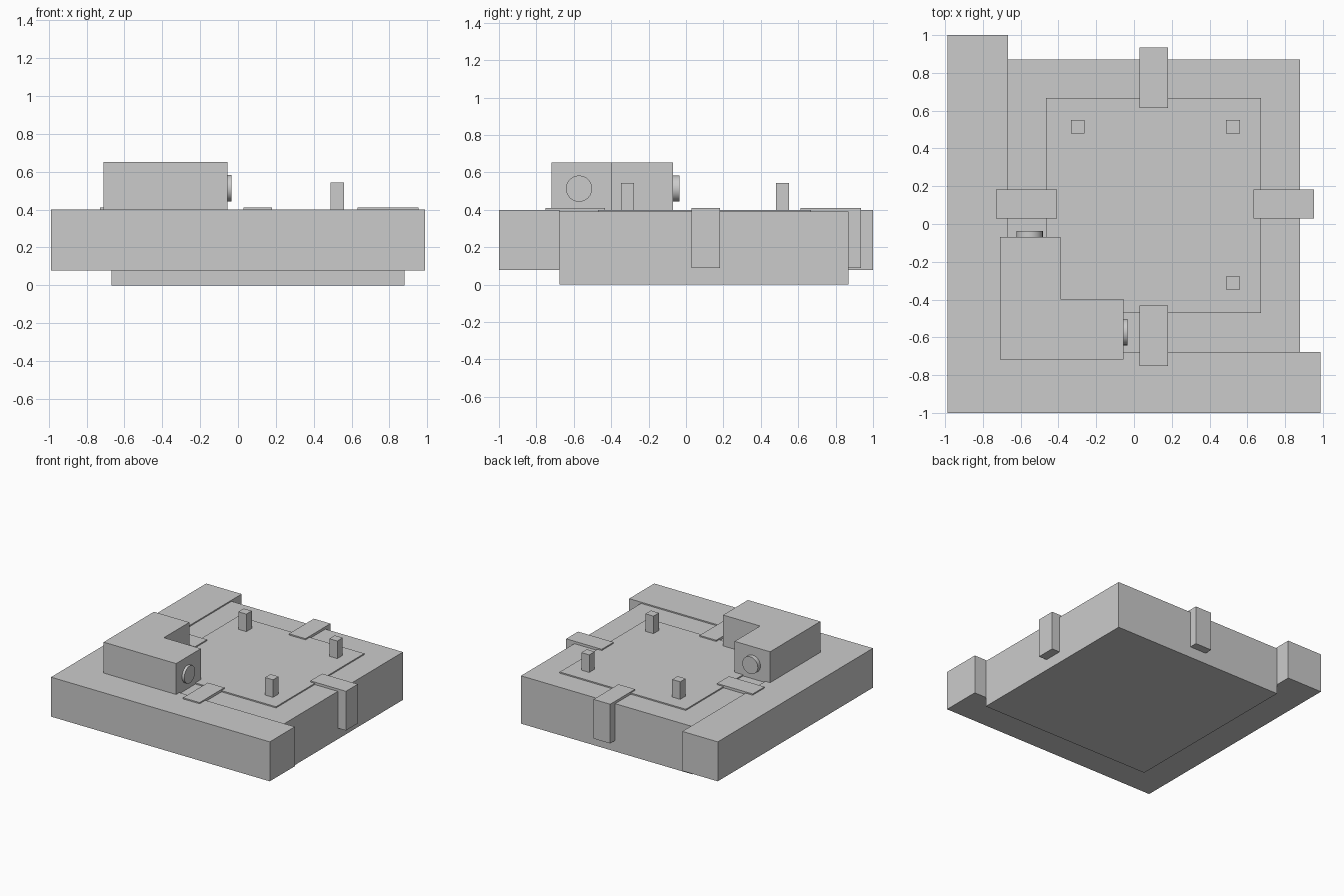
import bpy, bmesh, math

if "Cube" in bpy.data.objects:
    bpy.data.objects.remove(bpy.data.objects["Cube"])


def prism(name, pts, z0, z1):
    """Extrude a flat outline (counter-clockwise) between two heights."""
    bm = bmesh.new()
    face = bm.faces.new([bm.verts.new((x, y, z0)) for x, y in pts])
    top = bmesh.ops.extrude_face_region(bm, geom=[face])
    verts = [v for v in top["geom"] if isinstance(v, bmesh.types.BMVert)]
    bmesh.ops.translate(bm, verts=verts, vec=(0, 0, z1 - z0))
    bmesh.ops.recalc_face_normals(bm, faces=bm.faces)
    mesh = bpy.data.meshes.new(name)
    bm.to_mesh(mesh)
    bm.free()
    obj = bpy.data.objects.new(name, mesh)
    bpy.context.collection.objects.link(obj)
    return obj


def box(name, x0, x1, y0, y1, z0, z1):
    return prism(name, [(x0, y0), (x1, y0), (x1, y1), (x0, y1)], z0, z1)


def disc(name, loc, rot, depth):
    bpy.ops.mesh.primitive_cylinder_add(vertices=32, radius=0.07, depth=depth,
                                        location=loc, rotation=rot)
    bpy.context.object.name = name
    bpy.ops.object.shade_smooth_by_angle(angle=math.radians(40))


# Square base slab with a slightly raised central plate
box("base_slab", -0.667, 0.88, -0.677, 0.87, 0, 0.39)
box("raised_plate", -0.466, 0.672, -0.47, 0.668, 0.385, 0.40)

# L-shaped border along the left and front sides
prism("border", [(-0.987, -1), (0.987, -1), (0.987, -0.677), (-0.667, -0.677),
                 (-0.667, 1), (-0.987, 1)], 0.078, 0.40)

# L-shaped building with a round disc on each wing end
prism("building", [(-0.71, -0.718), (-0.056, -0.718), (-0.056, -0.398),
                   (-0.39, -0.398), (-0.39, -0.07), (-0.71, -0.07)], 0.385, 0.652)
disc("side_disc", (-0.056, -0.572, 0.513), (0, math.pi / 2, 0), 0.042)
disc("back_disc", (-0.553, -0.07, 0.513), (math.pi / 2, 0, 0), 0.068)

# Posts on the raised plate
for i, (x, y) in enumerate([(-0.297, 0.515), (0.524, 0.515), (0.524, -0.313)]):
    box(f"post_{i + 1}", x - 0.036, x + 0.036, y - 0.035, y + 0.035, 0.39, 0.543)

# Flat crossing strips on each side
box("left_strip", -0.73, -0.408, 0.03, 0.183, 0.39, 0.41)
box("front_strip", 0.03, 0.18, -0.752, -0.432, 0.39, 0.41)
box("right_strip", 0.632, 0.953, 0.03, 0.183, 0.39, 0.41)
box("back_strip", 0.03, 0.18, 0.613, 0.935, 0.39, 0.41)

# Drops hanging down the open right and back faces
box("right_drop", 0.875, 0.953, 0.03, 0.183, 0.09, 0.39)
box("back_drop", 0.03, 0.18, 0.865, 0.935, 0.09, 0.39)
